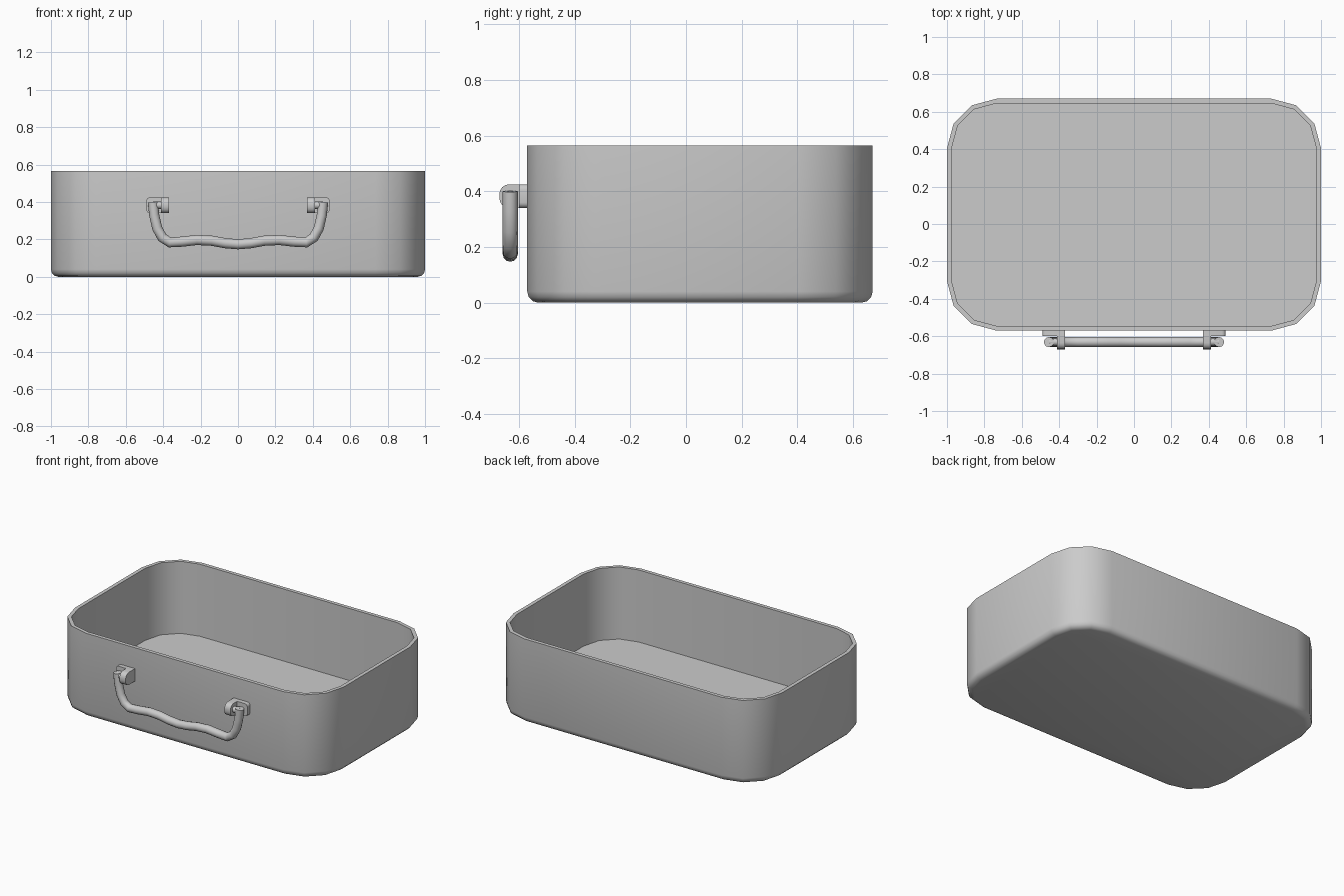
import bpy, bmesh, math
from mathutils import Vector

if "Cube" in bpy.data.objects:
    bpy.data.objects.remove(bpy.data.objects["Cube"])


def make_object(name, bm, angle=40):
    bmesh.ops.recalc_face_normals(bm, faces=bm.faces)
    me = bpy.data.meshes.new(name)
    bm.to_mesh(me)
    bm.free()
    ob = bpy.data.objects.new(name, me)
    bpy.context.collection.objects.link(ob)
    bpy.ops.object.select_all(action='DESELECT')
    bpy.context.view_layer.objects.active = ob
    ob.select_set(True)
    bpy.ops.object.shade_smooth_by_angle(angle=math.radians(angle))
    return ob


def ring(bm, inset, z):
    # Rounded rectangle with three segments per corner
    r = 0.265 - inset
    vs = []
    for k, (cx, cy) in enumerate([(0.735, 0.405), (-0.735, 0.405), (-0.735, -0.305), (0.735, -0.305)]):
        for i in range(4):
            a = math.radians(90 * k + 30 * i)
            vs.append(bm.verts.new((cx + r * math.cos(a), cy + r * math.sin(a), z)))
    return vs


def loft(bm, rings):
    for a, b in zip(rings, rings[1:]):
        n = len(a)
        for i in range(n):
            bm.faces.new((a[i], a[(i + 1) % n], b[(i + 1) % n], b[i]))
    bm.faces.new(rings[0])
    bm.faces.new(rings[-1])


# Open tray: rounded lower edge, thin rim, raised floor inside
bm = bmesh.new()
profile = [(0.04 - 0.04 * math.sin(math.radians(a)), 0.04 - 0.04 * math.cos(math.radians(a)))
           for a in (0, 30, 60, 90)]
profile += [(0, 0.565), (0.025, 0.565), (0.025, 0.08)]
loft(bm, [ring(bm, i, z) for i, z in profile])
make_object("tray_body", bm)

# Wavy bail handle swept in the x-z plane
half = [(0.455, 0.40), (0.448, 0.33), (0.432, 0.26), (0.405, 0.21), (0.365, 0.184),
        (0.30, 0.188), (0.22, 0.197), (0.14, 0.193), (0.07, 0.18)]
path = [Vector((x, -0.631, z)) for x, z in half] + [Vector((0, -0.631, 0.174))]
path += [Vector((-x, -0.631, z)) for x, z in reversed(half)]
bm = bmesh.new()
rings = []
for i, p in enumerate(path):
    t = (path[min(i + 1, len(path) - 1)] - path[max(i - 1, 0)]).normalized()
    side = t.cross(Vector((0, 1, 0)))
    rings.append([bm.verts.new(p + 0.027 * (math.cos(a) * side + math.sin(a) * Vector((0, 1, 0))))
                  for a in (math.tau * k / 12 for k in range(12))])
loft(bm, rings)
make_object("handle_grip", bm)


def extrude_outline(name, pts, offset):
    bm = bmesh.new()
    lo = [bm.verts.new(p) for p in pts]
    hi = [bm.verts.new(Vector(p) + Vector(offset)) for p in pts]
    loft(bm, [lo, hi])
    return make_object(name, bm)


def rounded(u0, u1, v0, v1, r, n=4):
    # Rectangle with its corners rounded on the u1 side
    pts = [(u0, v1), (u0, v0)]
    for cv, start in ((v0 + r, -90), (v1 - r, 0)):
        for i in range(n + 1):
            a = math.radians(start + 90 * i / n)
            pts.append((u1 - r + r * math.cos(a), cv + r * math.sin(a)))
    return pts


# Brackets: wall plate, projecting lug and pivot pin on each side
for s, label in ((1, "right"), (-1, "left")):
    extrude_outline("bracket_plate_" + label,
                    [(s * u, -0.60, v) for u, v in rounded(0.368, 0.49, 0.34, 0.425, 0.02)], (0, 0.04, 0))
    extrude_outline("bracket_lug_" + label,
                    [(s * 0.368, -u, v) for u, v in rounded(0.565, 0.67, 0.34, 0.425, 0.035)], (s * 0.045, 0, 0))
    pin = [(s * 0.40, -0.631 + 0.02 * math.cos(a), 0.383 + 0.02 * math.sin(a))
           for a in (math.tau * k / 12 for k in range(12))]
    extrude_outline("pivot_pin_" + label, pin, (s * 0.055, 0, 0))
